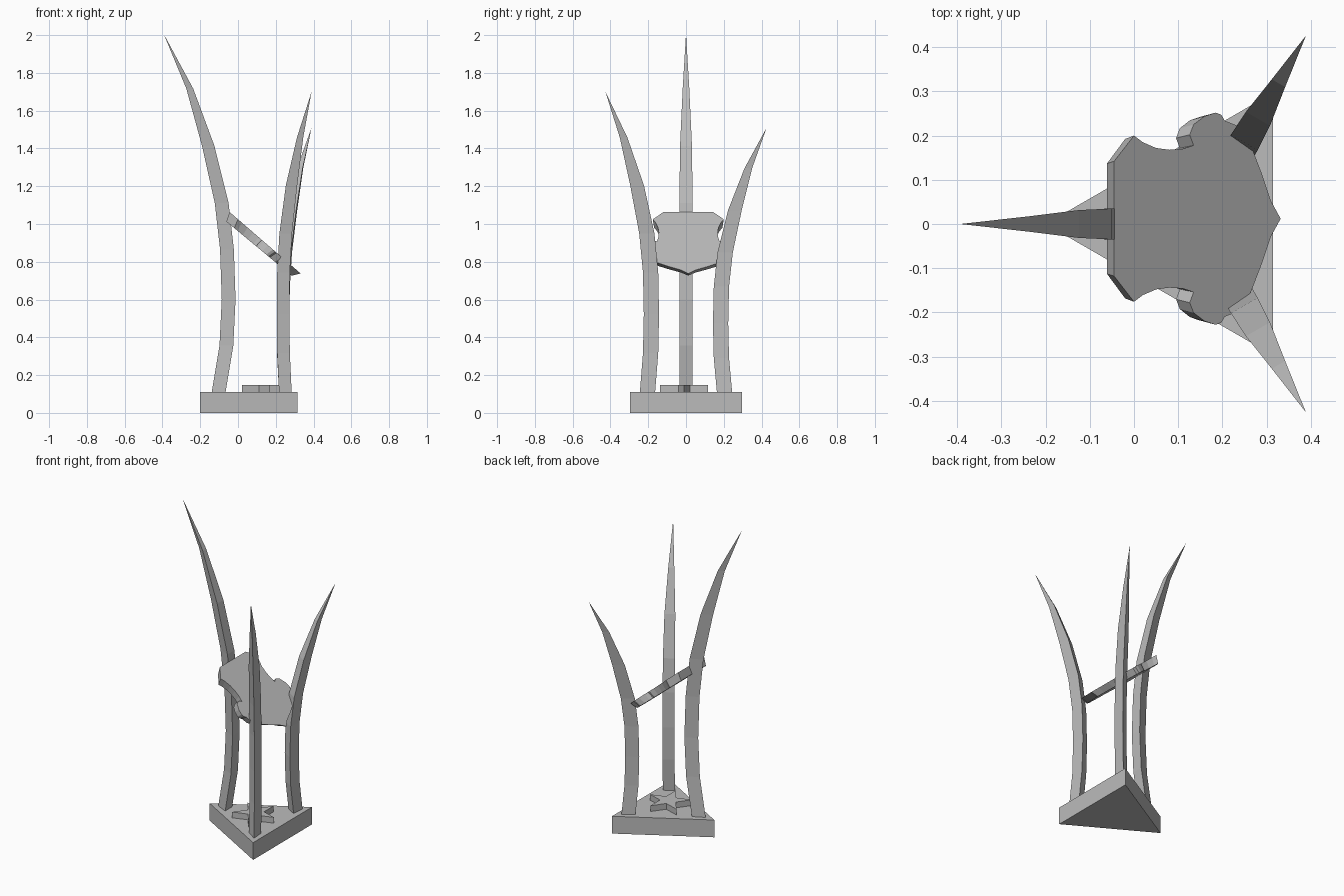
import bpy, math

old = bpy.data.objects.get("Cube")
if old:
    bpy.data.objects.remove(old)

grey = bpy.data.materials.new("plain grey")
grey.use_nodes = True
colour = (0.5, 0.5, 0.5, 1)
grey.diffuse_color = colour
grey.node_tree.nodes["Principled BSDF"].inputs["Base Color"].default_value = colour

CX = 0.143       # axis the three horns are arranged around
BASE_TOP = 0.11


def loft(name, rings):
    """Skin a stack of equal rings and cap both ends."""
    n = len(rings[0])
    verts = [p for ring in rings for p in ring]
    faces = [list(range(n))[::-1], list(range(len(verts) - n, len(verts)))]
    for k in range(len(rings) - 1):
        for i in range(n):
            j = (i + 1) % n
            faces.append([k * n + i, k * n + j, (k + 1) * n + j, (k + 1) * n + i])
    mesh = bpy.data.meshes.new(name)
    mesh.from_pydata(verts, [], faces)
    mesh.validate()
    mesh.materials.append(grey)
    obj = bpy.data.objects.new(name, mesh)
    bpy.context.collection.objects.link(obj)
    # Consistent outward normals
    import bmesh
    bm = bmesh.new()
    bm.from_mesh(mesh)
    bmesh.ops.recalc_face_normals(bm, faces=bm.faces)
    bm.to_mesh(mesh)
    bm.free()
    return obj


def prism(name, outline, z0, z1):
    return loft(name, [[(x, y, z) for x, y in outline] for z in (z0, z1)])


def polar(cx, cy, r, a):
    return (cx + r * math.cos(a), cy + r * math.sin(a))


# Triangular base
prism("base", [polar(CX, 0, 0.343, math.pi + k * math.tau / 3) for k in range(3)],
      0, BASE_TOP)

# Five-pointed star on the base
prism("star", [polar(0.128, -0.01, 0.051 if k % 2 else 0.1335, k * math.pi / 5)
               for k in range(10)], BASE_TOP - 0.005, 0.147)

# Curved horns: triangular section, flat face inward, ridge outward
HEIGHT = [0, 0.13, 0.26, 0.4, 0.53, 0.69, 0.85, 1]
SIZE = [1, 1, 1, 1, 1, 0.9, 0.5, 0.01]
LONG = [0.209, 0.168, 0.156, 0.165, 0.193, 0.268, 0.38, 0.533]
SHORT = [0.209, 0.19, 0.185, 0.19, 0.213, 0.275, 0.368, 0.49]


def horn(name, angle, top, radii):
    c, s = math.cos(angle), math.sin(angle)
    rings = []
    for t, size, r in zip(HEIGHT, SIZE, radii):
        z = BASE_TOP + t * (top - BASE_TOP)
        section = [(r, -0.035 * size), (r + 0.073 * size, 0), (r, 0.035 * size)]
        rings.append([(CX + u * c - v * s, u * s + v * c, z) for u, v in section])
    loft(name, rings)


horn("right_horn", math.pi, 2.0, LONG)
horn("front_horn", -math.pi / 3, 1.695, SHORT)
horn("back_horn", math.pi / 3, 1.505, SHORT)

# Tilted shield plate: half outline mirrored, underside drawn in
half = [(-0.045, 0.13), (0.0, 0.188), (0.02, 0.173), (0.05, 0.16), (0.08, 0.156),
        (0.11, 0.158), (0.135, 0.166), (0.126, 0.19), (0.135, 0.213), (0.16, 0.232),
        (0.185, 0.24), (0.198, 0.235), (0.205, 0.222), (0.235, 0.21), (0.265, 0.165),
        (0.29, 0.1), (0.31, 0.04)]
MID = 0.012
outline = ([(x, MID + y) for x, y in half] + [(0.332, MID)]
           + [(x, MID - y) for x, y in reversed(half)])
upper = [(x, y, 1.025 - 0.865 * x) for x, y in outline]
lower = []
for x, y in outline:
    x2 = 0.915 * x - 0.02
    lower.append((x2, MID + 0.96 * (y - MID), 0.962 - 0.83 * x2))
loft("shield_plate", [lower, upper])
